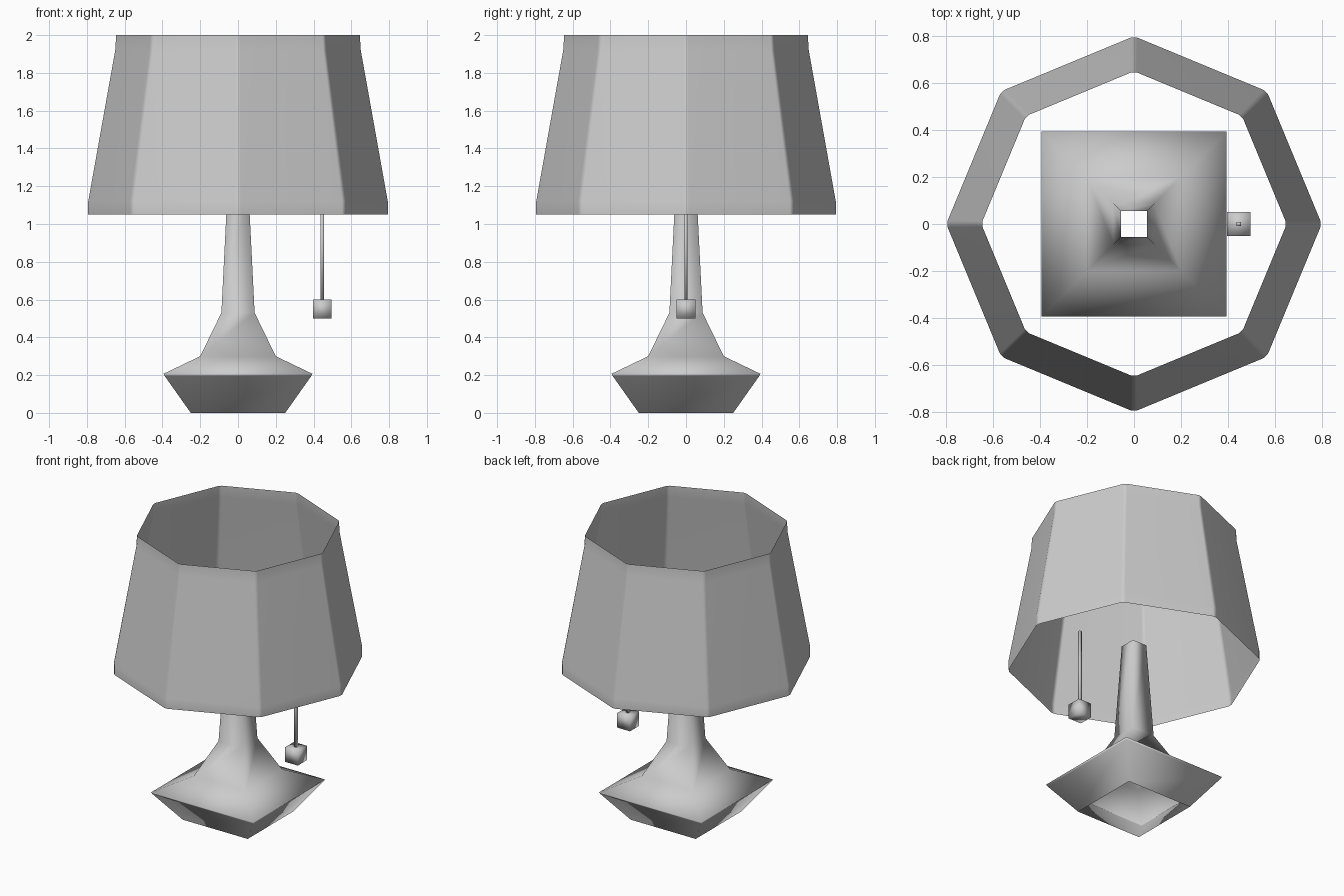
import bpy, math

if "Cube" in bpy.data.objects:
    bpy.data.objects.remove(bpy.data.objects["Cube"])

grey = bpy.data.materials.new("plain grey")
grey.diffuse_color = (0.6, 0.6, 0.6, 1)
grey.use_nodes = True
grey.node_tree.nodes["Principled BSDF"].inputs["Base Color"].default_value = grey.diffuse_color


def add_mesh(name, verts, faces):
    mesh = bpy.data.meshes.new(name)
    mesh.from_pydata(verts, [], faces)
    mesh.materials.append(grey)
    mesh.shade_smooth()
    obj = bpy.data.objects.new(name, mesh)
    bpy.context.collection.objects.link(obj)
    return obj


def loft(name, angles, profile, centre=(0, 0), closed=False):
    """Sweep a (radius, height) profile round the given corner angles."""
    n = len(angles)
    verts = [(centre[0] + r * math.cos(a), centre[1] + r * math.sin(a), z)
             for r, z in profile for a in angles]
    faces = [(k * n + i, k * n + (i + 1) % n, (k + 1) * n + (i + 1) % n, (k + 1) * n + i)
             for k in range(len(profile) - 1) for i in range(n)]
    if closed:
        faces += [tuple(reversed(range(n))), tuple(range(len(verts) - n, len(verts)))]
    return add_mesh(name, verts, faces)


square = [math.radians(45 + 90 * i) for i in range(4)]
octagon = [math.radians(45 * i + d) for i in range(8) for d in (-1, 1)]  # narrow chamfered corners


def half_widths(profile):
    return [(w * math.sqrt(2), z) for w, z in profile]


# Square base and stem, open at both ends
loft("base_and_stem", square, half_widths([
    (0.25, 0), (0.388, 0.195), (0.394, 0.207), (0.2, 0.3), (0.088, 0.53), (0.055, 1.19)]))

# Eight-sided open shade with short upright rims
shade = loft("lamp_shade", octagon, [(0.793, 1.05), (0.793, 1.12), (0.65, 1.92), (0.645, 2.0)])
weighted = shade.modifiers.new("flat panels", 'WEIGHTED_NORMAL')
weighted.keep_sharp = True

# Pull cord and its cube knob
loft("pull_cord", square, half_widths([(0.009, 0.6), (0.009, 1.13)]), (0.446, 0), True)
loft("pull_knob", square, half_widths([(0.05, 0.5), (0.05, 0.6)]), (0.446, 0), True)
